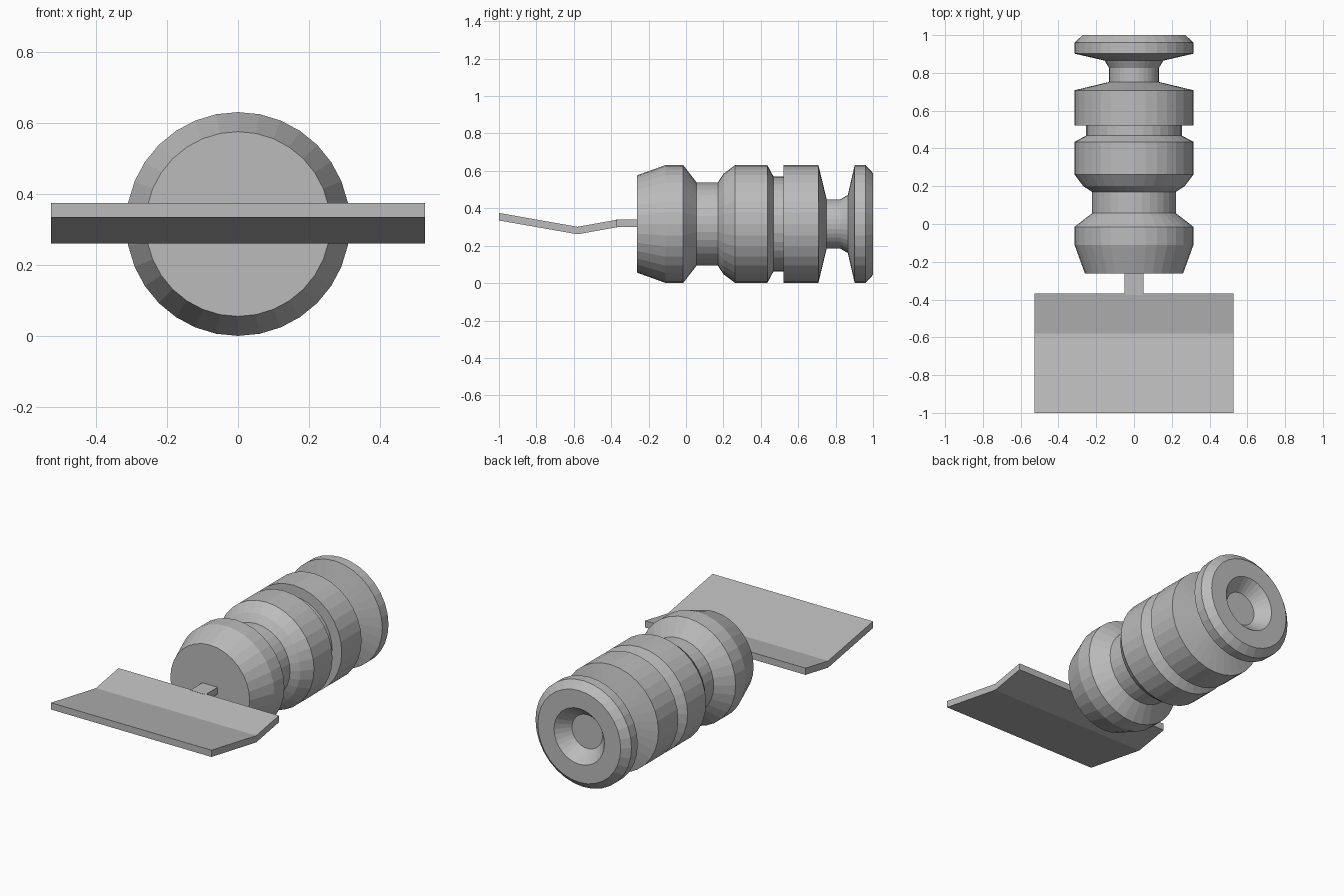
import bpy, bmesh, math
from mathutils import Matrix, Vector

cube = bpy.data.objects.get("Cube")
if cube:
    bpy.data.objects.remove(cube, do_unlink=True)

SIDES = 32
AXIS_Z = 0.316

grey = bpy.data.materials.new("plain grey")
grey.use_nodes = True
grey.diffuse_color = (0.5, 0.5, 0.5, 1)
grey.node_tree.nodes["Principled BSDF"].inputs["Base Color"].default_value = (0.5, 0.5, 0.5, 1)


def finish(name, bm):
    bmesh.ops.recalc_face_normals(bm, faces=bm.faces)
    mesh = bpy.data.meshes.new(name)
    bm.to_mesh(mesh)
    bm.free()
    mesh.materials.append(grey)
    obj = bpy.data.objects.new(name, mesh)
    bpy.context.collection.objects.link(obj)
    return obj


def lathe(name, profile):
    """Spin (y, radius) points about the long axis and cap both ends."""
    bm = bmesh.new()
    rings = []
    for y, r in profile:
        angles = [2 * math.pi * i / SIDES for i in range(SIDES)]
        rings.append([bm.verts.new((r * math.cos(a), y, AXIS_Z + r * math.sin(a)))
                      for a in angles])
    for a, b in zip(rings, rings[1:]):
        for i in range(SIDES):
            j = (i + 1) % SIDES
            bm.faces.new((a[i], a[j], b[j], b[i]))
    bm.faces.new(rings[0])
    bm.faces.new(rings[-1])
    return finish(name, bm)


def strip(name, line, half_width, thickness):
    """Extrude a bent (y, z) line sideways into a sheet of even thickness."""
    bm = bmesh.new()
    cols = []
    for y, z in line:
        cols.append([bm.verts.new((x, y, z + dz)) for x, dz in
                     ((-half_width, 0), (half_width, 0),
                      (half_width, thickness), (-half_width, thickness))])
    for a, b in zip(cols, cols[1:]):
        for i in range(4):
            j = (i + 1) % 4
            bm.faces.new((a[i], a[j], b[j], b[i]))
    bm.faces.new(cols[0])
    bm.faces.new(cols[-1])
    return finish(name, bm)


# Turned body: front bulb, waist, middle bulb, drum, neck and flange with a dished end
lathe("turned_body", [
    (-0.262, 0.26), (-0.11, 0.315), (-0.015, 0.315),
    (0.057, 0.222), (0.17, 0.222), (0.2, 0.268),
    (0.262, 0.315), (0.435, 0.315), (0.468, 0.253),
    (0.522, 0.253), (0.522, 0.315), (0.708, 0.315),
    (0.752, 0.132), (0.825, 0.132), (0.865, 0.155),
    (0.902, 0.315), (0.96, 0.315), (1.0, 0.272),
    (1.0, 0.165), (0.925, 0.1),
])

# Bent wide plate and the short stem joining it to the body
strip("bent_plate", [(-1.0, 0.335), (-0.58, 0.261), (-0.368, 0.299)], 0.526, 0.04)
strip("stem", [(-0.375, 0.299), (-0.25, 0.299)], 0.05, 0.04)
